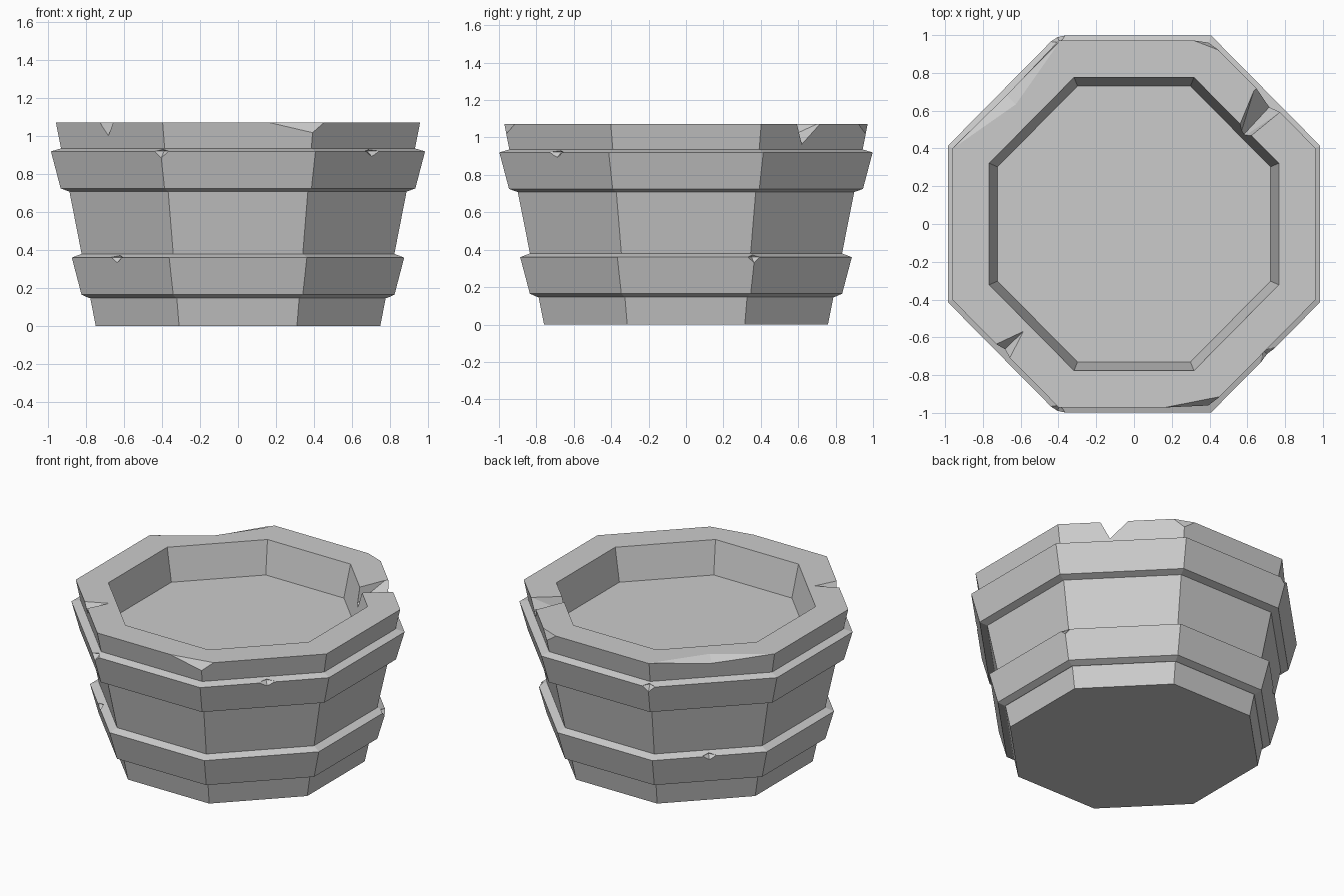
import bpy, bmesh
from math import cos, sin, pi, radians
from mathutils import Vector

if "Cube" in bpy.data.objects:
    bpy.data.objects.remove(bpy.data.objects["Cube"])

SIDES = 8
YS = 1.012  # the tub is a hair deeper than wide


def make_object(name, bm):
    bmesh.ops.recalc_face_normals(bm, faces=bm.faces[:])
    mesh = bpy.data.meshes.new(name)
    bm.to_mesh(mesh)
    bm.free()
    ob = bpy.data.objects.new(name, mesh)
    bpy.context.collection.objects.link(ob)
    return ob


def lathe(name, profile, ring=False):
    """Octagonal sweep of (apothem, z) points; ring=True closes the profile."""
    bm = bmesh.new()
    rows = []
    for r, z in profile:
        R = r / cos(pi / SIDES)
        angs = [(k + 0.5) * 2 * pi / SIDES for k in range(SIDES)]
        rows.append([bm.verts.new((R * cos(a), R * sin(a) * YS, z)) for a in angs])
    pairs = list(zip(rows, rows[1:])) + ([(rows[-1], rows[0])] if ring else [])
    for lo, hi in pairs:
        for k in range(SIDES):
            n = (k + 1) % SIDES
            bm.faces.new((lo[k], lo[n], hi[n], hi[k]))
    if not ring:
        bm.faces.new(rows[0])
        bm.faces.new(rows[-1])
    return make_object(name, bm)


def hull(bm, pts):
    verts = [bm.verts.new(p) for p in pts]
    bmesh.ops.convex_hull(bm, input=verts)


def gouge(bm, deg, r, z, w, d, h):
    """Diamond-shaped nick at distance r along a direction."""
    a = radians(deg)
    out = Vector((cos(a), sin(a) * YS, 0))
    side = Vector((-sin(a), cos(a), 0))
    up = Vector((0, 0, 1))
    c = out * r + up * z
    hull(bm, [c + side * w, c - side * w, c + out * d, c - out * d,
              c + up * h, c - up * h])


def corner_chip(bm, a, b, c):
    """Plane cut through three points, removing the corner outside it."""
    pts = [Vector(p) for p in (a, b, c)]
    mid = sum(pts, Vector()) / 3
    n = (pts[1] - pts[0]).cross(pts[2] - pts[0]).normalized()
    if n.z < 0:
        n = -n
    big = [mid + (p - mid) * 1.6 for p in pts]
    hull(bm, big + [p + n * 0.12 for p in big])


def carve(ob, bm):
    cutter = make_object(ob.name + "_cutter", bm)
    cutter.hide_render = True
    mod = ob.modifiers.new("nicks", 'BOOLEAN')
    mod.operation, mod.solver, mod.object = 'DIFFERENCE', 'EXACT', cutter
    bpy.context.view_layer.objects.active = ob
    bpy.ops.object.modifier_apply(modifier=mod.name)
    bpy.data.objects.remove(cutter)


# Tub body with shallow recess
TOP = 1.073
tub = lathe("tub_body", [(0.75, 0), (0.96, TOP), (0.767, TOP), (0.722, 0.85)])
bm = bmesh.new()
gouge(bm, 223.8, 0.957, TOP, 0.05, 0.145, 0.075)       # front left nick
gouge(bm, 135, 0.955, TOP, 0.40, 0.07, 0.035)          # long worn back left edge
corner_chip(bm, (0.17, -0.97, TOP), (0.45, -0.915, TOP), (0.395, -0.96, 1.02))
corner_chip(bm, (0.32, 0.97, TOP), (0.45, 0.92, TOP), (0.397, 0.96, 1.015))
# V-groove through the whole rim at the back right
outer = [(0.645, 0.74, 1.09), (0.80, 0.61, 1.09), (0.74, 0.645, 0.965)]
inner = [(0.525, 0.45, 1.09), (0.58, 0.43, 1.09), (0.555, 0.445, 0.955)]
hull(bm, outer + inner)
carve(tub, bm)

# Two hoops
lower = lathe("lower_hoop", [(0.75, 0.145), (0.785, 0.147), (0.825, 0.165), (0.876, 0.36),
                             (0.825, 0.38), (0.79, 0.38)], ring=True)
bm = bmesh.new()
gouge(bm, 223, 0.872, 0.362, 0.045, 0.035, 0.03)
gouge(bm, 135, 0.872, 0.362, 0.045, 0.035, 0.03)
gouge(bm, 22.5, 0.943, 0.362, 0.045, 0.04, 0.035)
carve(lower, bm)

upper = lathe("upper_hoop", [(0.85, 0.705), (0.885, 0.707), (0.935, 0.725), (0.986, 0.92),
                             (0.93, 0.937), (0.89, 0.937)], ring=True)
bm = bmesh.new()
gouge(bm, -44, 0.982, 0.922, 0.055, 0.035, 0.03)
gouge(bm, 247.5, 1.062, 0.922, 0.055, 0.045, 0.04)
gouge(bm, 112.5, 1.062, 0.922, 0.055, 0.045, 0.04)
carve(upper, bm)
